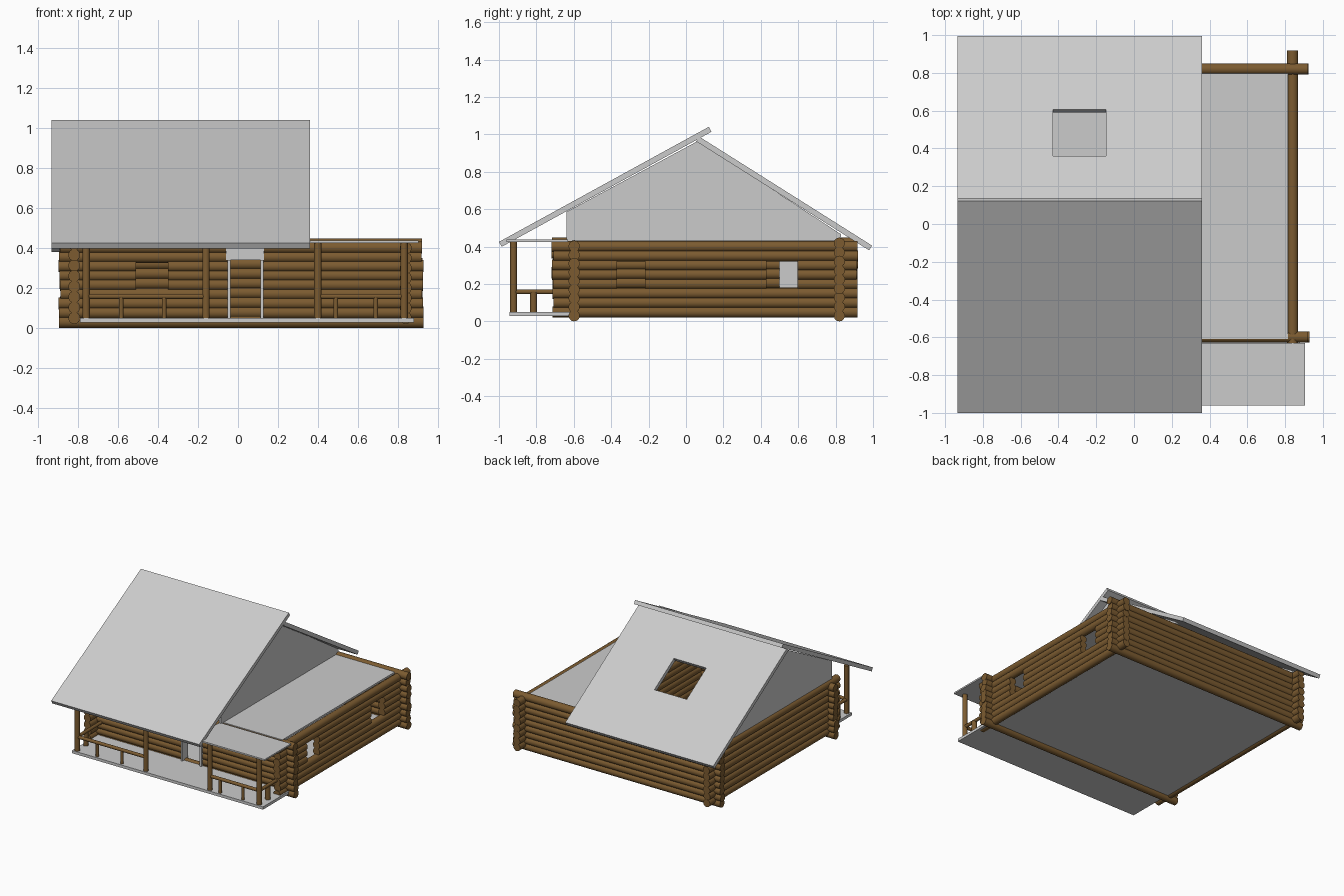
import bpy, bmesh, random
from mathutils import Vector, Matrix

if "Cube" in bpy.data.objects:
    bpy.data.objects.remove(bpy.data.objects["Cube"])

random.seed(4)
wood = bpy.data.materials.new("log_brown")
wood.diffuse_color = (0.2, 0.105, 0.03, 1)
wood.use_nodes = True
wood.node_tree.nodes["Principled BSDF"].inputs["Base Color"].default_value = wood.diffuse_color


def finish(name, bm, mat=None):
    me = bpy.data.meshes.new(name)
    bm.to_mesh(me)
    bm.free()
    ob = bpy.data.objects.new(name, me)
    bpy.context.collection.objects.link(ob)
    if mat:
        me.materials.append(mat)
    return ob


def add_log(bm, a, b, r, seg=14):
    a, b = Vector(a), Vector(b)
    d = b - a
    m = Matrix.Translation((a + b) / 2) @ d.to_track_quat('Z', 'Y').to_matrix().to_4x4()
    bmesh.ops.create_cone(bm, cap_ends=True, segments=seg, radius1=r, radius2=r,
                          depth=d.length, matrix=m)
    for f in bm.faces:
        f.smooth = len(f.verts) == 4


def logs(name, segments):
    bm = bmesh.new()
    for a, b, r in segments:
        add_log(bm, a, b, r)
    return finish(name, bm, wood)


def box(name, x, y, z):
    bm = bmesh.new()
    bmesh.ops.create_cube(bm, size=1)
    for v in bm.verts:
        v.co = [(p[0] + p[1]) / 2 + c * (p[1] - p[0]) for p, c in zip((x, y, z), v.co)]
    return finish(name, bm)


def log_wall(name, axis, at, lo, hi, z0, z1, n, r=0.03, openings=(), jitter=0.012):
    """Stack of logs along one axis, interrupted where an opening crosses."""
    segs = []
    for i in range(n):
        z = z0 + (z1 - z0) * i / (n - 1)
        cuts = [lo + random.uniform(0, jitter)]
        for a, b, za, zb in sorted(openings):
            if za < z < zb:
                cuts += [a, b]
        cuts.append(hi - random.uniform(0, jitter))
        for a, b in zip(cuts[::2], cuts[1::2]):
            p, q = ((a, at, z), (b, at, z)) if axis == 'x' else ((at, a, z), (at, b, z))
            segs.append((p, q, r))
    return logs(name, segs)


# log walls with crossing ends
log_wall("front_wall", 'x', -0.598, -0.90, 0.93, 0.03, 0.402, 9,
         openings=[(-0.51, -0.35, 0.19, 0.34), (-0.05, 0.12, 0.05, 0.5)])
log_wall("back_wall", 'x', 0.82, -0.90, 0.925, 0.03, 0.418, 9)
log_wall("left_wall", 'y', -0.82, -0.72, 0.92, 0.05, 0.418, 8)
log_wall("right_wall", 'y', 0.84, -0.72, 0.92, 0.05, 0.40, 8,
         openings=[(-0.37, -0.22, 0.19, 0.34), (0.43, 0.595, 0.19, 0.34)])

# inner partition under the right gable, with its door
log_wall("partition_wall", 'y', 0.29, -0.59, 0.81, 0.06, 0.40, 8, jitter=0,
         openings=[(0.50, 0.66, 0.0, 0.36)])
box("partition_door", (0.28, 0.30), (0.50, 0.66), (0.05, 0.36))

# floors and ceilings
box("house_floor", (-0.83, 0.84), (-0.61, 0.82), (0.03, 0.05))
box("porch_floor", (-0.79, 0.88), (-0.945, -0.605), (0.028, 0.05))
box("side_room_ceiling", (0.28, 0.815), (-0.61, 0.80), (0.42, 0.435))
box("porch_ceiling", (0.28, 0.905), (-0.96, -0.63), (0.425, 0.437))

# door surround
box("door_header", (-0.06, 0.13), (-0.63, -0.57), (0.34, 0.43))
for side, x in (("left", -0.052), ("right", 0.112)):
    box(f"door_jamb_{side}", (x, x + 0.015), (-0.64, -0.57), (0.05, 0.34))

# gable panels
profile = [(-0.64, 0.43), (0.83, 0.43), (0.83, 0.465), (0.065, 0.965), (-0.64, 0.585)]
for side, x in (("left", -0.83), ("right", 0.28)):
    bm = bmesh.new()
    f = bm.faces.new([bm.verts.new((x, y, z)) for y, z in profile])
    ext = bmesh.ops.extrude_face_region(bm, geom=[f])
    bmesh.ops.translate(bm, vec=(0.02, 0, 0),
                        verts=[v for v in ext["geom"] if isinstance(v, bmesh.types.BMVert)])
    bmesh.ops.recalc_face_normals(bm, faces=bm.faces)
    finish(f"gable_{side}", bm)


# roof slopes: a sheet with optional missing cell, thickened downward
def roof(name, xs, ys, z0, z1, hole=None):
    bm = bmesh.new()
    grid = [[bm.verts.new((x, y, z0 + (z1 - z0) * (y - ys[0]) / (ys[-1] - ys[0])))
             for x in xs] for y in ys]
    for j in range(len(ys) - 1):
        for i in range(len(xs) - 1):
            if (i, j) != hole:
                bm.faces.new((grid[j][i], grid[j][i + 1], grid[j + 1][i + 1], grid[j + 1][i]))
    ob = finish(name, bm)
    mod = ob.modifiers.new("thickness", 'SOLIDIFY')
    mod.thickness = 0.03
    mod.offset = -1


roof("front_roof", [-0.935, 0.36], [-1.0, 0.122], 0.425, 1.04)
roof("back_roof", [-0.935, -0.43, -0.147, 0.36], [0.07, 0.36, 0.605, 0.995],
     0.988, 0.405, hole=(1, 1))

# porch posts, rails and balusters
py = -0.922
posts = [-0.76, -0.16, 0.40, 0.832]
logs("porch_posts", [((x, py, 0.05), (x, py, 0.428), 0.019) for x in posts])
rails, balusters = [], []
for a, b, mids in ((posts[0], posts[1], (-0.585, -0.37)), (posts[2], posts[3], (0.49, 0.69))):
    rails.append(((a, py, 0.158), (b, py, 0.158), 0.013))
    balusters += [((x, py, 0.05), (x, py, 0.155), 0.012) for x in mids]
for x in (posts[0], posts[3]):
    rails.append(((x, py, 0.158), (x, -0.63, 0.158), 0.013))
    balusters.append(((x, -0.815, 0.05), (x, -0.815, 0.155), 0.019))
logs("porch_rails", rails)
logs("porch_balusters", balusters)
